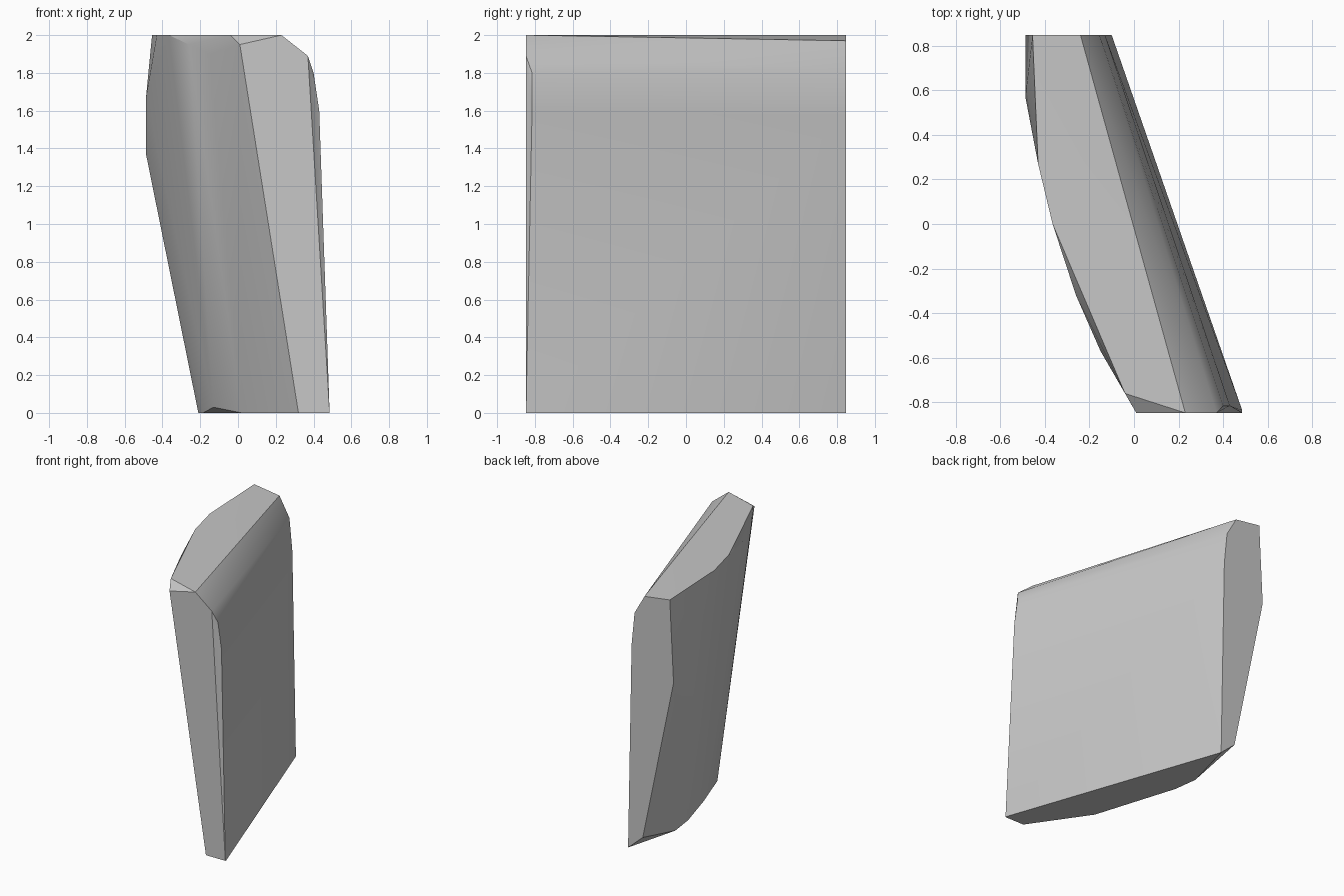
import bpy
import bmesh
import math

cube = bpy.data.objects.get("Cube")
if cube:
    bpy.data.objects.remove(cube, do_unlink=True)

FRONT, BACK = -0.847, 0.847


def place(profile, y):
    """Stand an x-z profile upright at depth y."""
    return [(x, y, z) for x, z in profile]


# Flat front end and the thin chamfer that tapers down beside it
front_end = place([(0.01, 1.95), (0.23, 2), (0.37, 1.89), (0.485, 0), (0.32, 0)], FRONT)
front_chamfer = place([(0.40, 1.8), (0.43, 1.6)], -0.815) + [(0.485, -0.835, 0)]

# Flat back end
back_end = place([(-0.10, 0), (-0.13, 1.57), (-0.155, 1.82), (-0.24, 1.97),
                  (-0.455, 2), (-0.487, 1.37), (-0.225, 0.11)], BACK)

# Curved side: its upper rim and its lower rim
upper_rim = [(-0.487, 0.57, 1.67), (-0.43, 0.27, 2), (-0.365, 0, 2),
             (-0.26, -0.32, 1.95), (-0.15, -0.57, 1.9), (-0.04, -0.76, 2)]
lower_rim = [(-0.21, 0.43, 0), (-0.185, 0.24, 0), (-0.13, -0.03, 0.03),
             (0.02, -0.41, 0), (0.28, -0.78, 0)]

# Wrap all outlines in one tight convex slab
bm = bmesh.new()
for point in front_end + front_chamfer + back_end + upper_rim + lower_rim:
    bm.verts.new(point)
bmesh.ops.convex_hull(bm, input=bm.verts)
loose = [v for v in bm.verts if not v.link_faces]
bmesh.ops.delete(bm, geom=loose, context="VERTS")
bmesh.ops.dissolve_limit(bm, angle_limit=math.radians(1),
                         verts=bm.verts, edges=bm.edges)
bmesh.ops.recalc_face_normals(bm, faces=bm.faces)

mesh = bpy.data.meshes.new("stone_slab")
bm.to_mesh(mesh)
bm.free()
slab = bpy.data.objects.new("stone_slab", mesh)
bpy.context.collection.objects.link(slab)

# Plain grey stone
grey = (0.57, 0.57, 0.57, 1)
stone = bpy.data.materials.new("grey_stone")
stone.use_nodes = True
stone.diffuse_color = grey
stone.node_tree.nodes["Principled BSDF"].inputs["Base Color"].default_value = grey
mesh.materials.append(stone)

# Soft shading on the curved sides, crisp outer edges
bpy.context.view_layer.objects.active = slab
slab.select_set(True)
bpy.ops.object.shade_smooth_by_angle(angle=math.radians(30))
